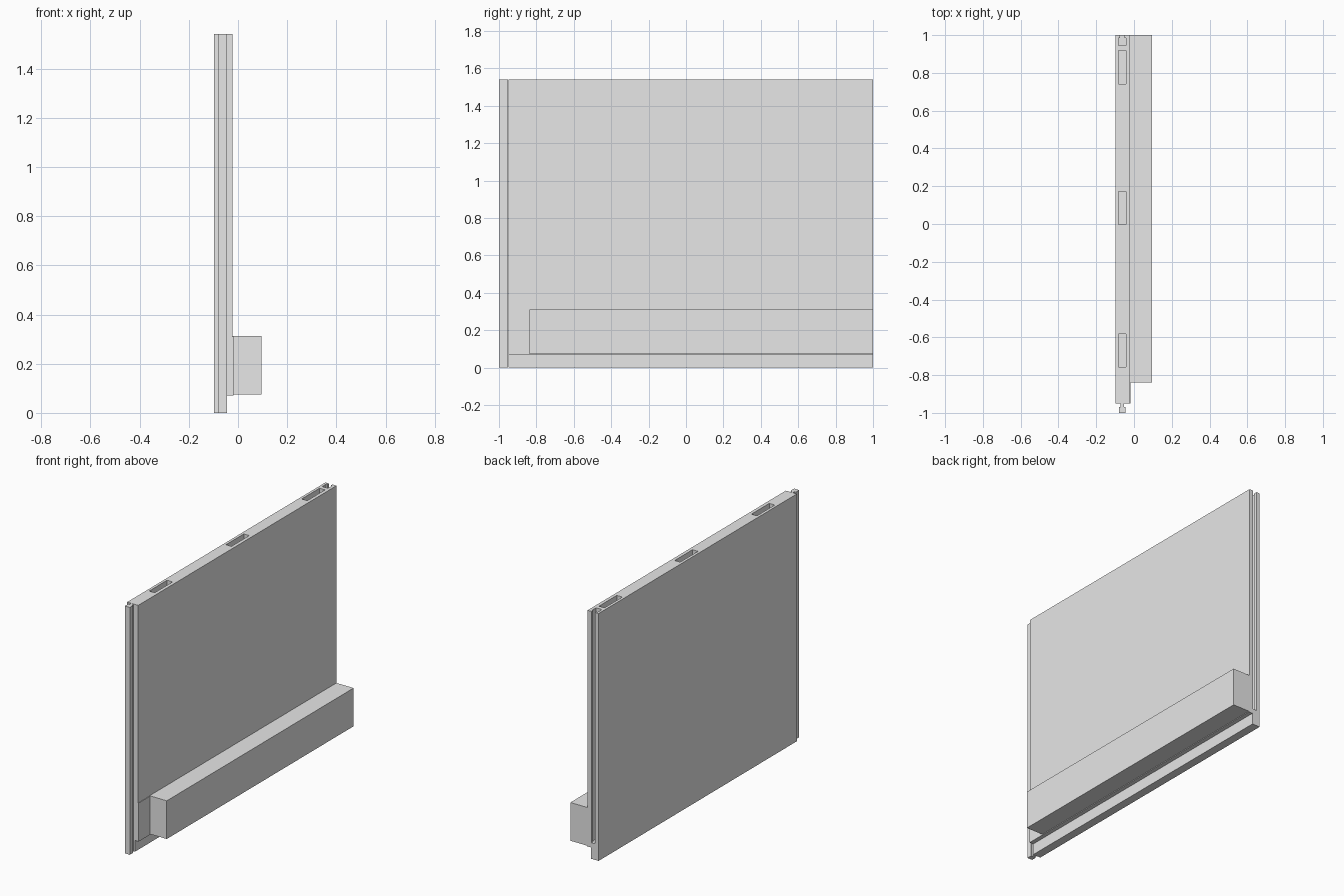
import bpy, bmesh
from mathutils import Vector

cube = bpy.data.objects.get("Cube")
if cube:
    bpy.data.objects.remove(cube, do_unlink=True)

grey = bpy.data.materials.new("light grey")
grey.use_nodes = True
grey.diffuse_color = (0.8, 0.8, 0.8, 1)
grey.node_tree.nodes["Principled BSDF"].inputs["Base Color"].default_value = grey.diffuse_color

TOP = 1.54
LEFT, RIGHT = -0.098, -0.022   # wall panel thickness
MID = -0.062                   # centre line of tongue, groove and pockets


def prism(name, outline, axis, low, high):
    """Extrude an outline along y (outline in x, z) or z (outline in x, y)."""
    bm = bmesh.new()
    place = (lambda a, b: Vector((a, low, b))) if axis == "y" else (lambda a, b: Vector((a, b, low)))
    face = bm.faces.new([bm.verts.new(place(a, b)) for a, b in outline])
    step = Vector((0, high - low, 0)) if axis == "y" else Vector((0, 0, high - low))
    grown = bmesh.ops.extrude_face_region(bm, geom=[face])["geom"]
    bmesh.ops.translate(bm, vec=step, verts=[v for v in grown if isinstance(v, bmesh.types.BMVert)])
    bmesh.ops.recalc_face_normals(bm, faces=bm.faces)
    mesh = bpy.data.meshes.new(name)
    bm.to_mesh(mesh)
    bm.free()
    mesh.materials.append(grey)
    obj = bpy.data.objects.new(name, mesh)
    bpy.context.collection.objects.link(obj)
    return obj


def rect(x0, x1, y0, y1):
    return [(x0, y0), (x1, y0), (x1, y1), (x0, y1)]


def tee(neck, head, y0, y1, y2):
    """T outline: neck from y0 to y1, head from y1 to y2."""
    half = [(neck, y0), (neck, y1), (head, y1), (head, y2)]
    return [(MID + x, y) for x, y in half] + [(MID - x, y) for x, y in reversed(half)]


def cut(target, cutter):
    cutter.hide_render = True
    mod = target.modifiers.new("cut", "BOOLEAN")
    mod.operation = "DIFFERENCE"
    mod.solver = "EXACT"
    mod.object = cutter
    bpy.context.view_layer.objects.active = target
    bpy.ops.object.modifier_apply(modifier=mod.name)
    bpy.data.objects.remove(cutter, do_unlink=True)


# Wall panel with a rebated bottom edge and a slightly proud lower band
panel = prism("wall_panel", [
    (LEFT, 0), (-0.045, 0), (-0.045, 0.07), (RIGHT + 0.003, 0.07),
    (RIGHT + 0.003, 0.31), (RIGHT, 0.31), (RIGHT, TOP), (LEFT, TOP)], "y", -0.95, 1)

# Pockets in the top edge
for y in (-0.67, 0.085, 0.83):
    cut(panel, prism("pocket_cutter", rect(MID - 0.019, MID + 0.019, y - 0.088, y + 0.088),
                     "z", TOP - 0.09, TOP + 0.1))

# Groove in the back edge, stopped above the bottom
cut(panel, prism("groove_cutter", tee(0.012, 0.02, 1.05, 0.985, 0.945), "z", 0.1, TOP + 0.1))

# Tongue along the front edge
prism("front_tongue", tee(0.009, 0.017, -0.951, -0.968, -1), "z", 0, TOP)

# Beam along the lower right face
prism("lower_beam", rect(RIGHT, 0.096, 0.074, 0.312), "y", -0.838, 1)
